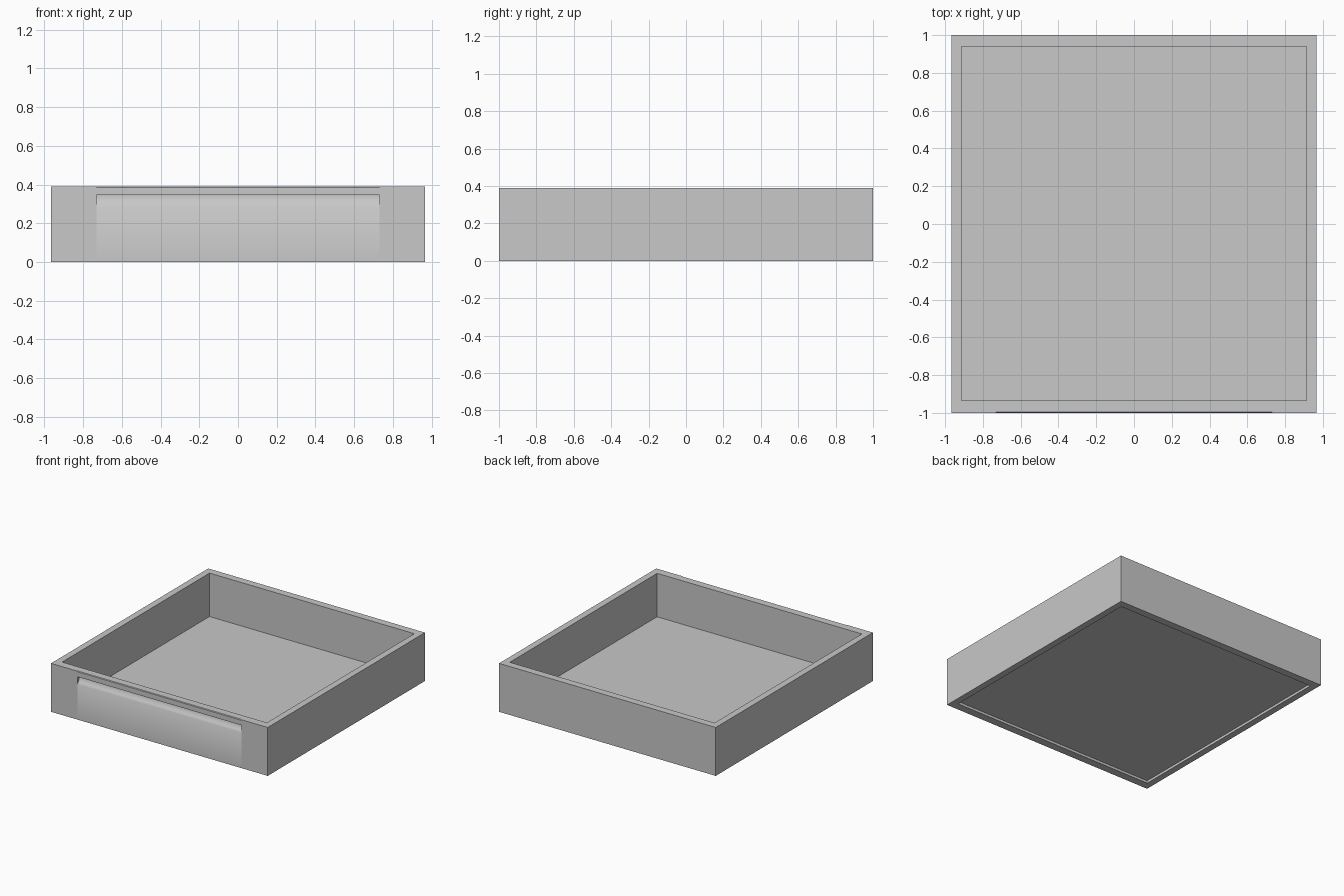
import bpy, bmesh
from mathutils import Vector

if "Cube" in bpy.data.objects:
    bpy.data.objects.remove(bpy.data.objects["Cube"])

grey = bpy.data.materials.new("plain grey")
grey.diffuse_color = (0.58, 0.58, 0.58, 1)
grey.use_nodes = True
grey.node_tree.nodes["Principled BSDF"].inputs["Base Color"].default_value = grey.diffuse_color

H = 0.39           # wall height
W = 0.965          # half width
WI = 0.912         # half width inside the side walls
YF = -0.935        # inner face of the front
YB = 0.94          # inner face of the back


def prism(name, profile, x0, x1):
    """Extrude a (y, z) profile along x."""
    bm = bmesh.new()
    face = bm.faces.new([bm.verts.new((x0, y, z)) for y, z in profile])
    res = bmesh.ops.extrude_face_region(bm, geom=[face])
    verts = [g for g in res["geom"] if isinstance(g, bmesh.types.BMVert)]
    bmesh.ops.translate(bm, verts=verts, vec=Vector((x1 - x0, 0, 0)))
    bmesh.ops.recalc_face_normals(bm, faces=bm.faces)
    me = bpy.data.meshes.new(name)
    bm.to_mesh(me)
    bm.free()
    me.materials.append(grey)
    ob = bpy.data.objects.new(name, me)
    bpy.context.collection.objects.link(ob)
    return ob


def box(name, x0, x1, y0, y1, z0, z1):
    return prism(name, [(y0, z0), (y1, z0), (y1, z1), (y0, z1)], x0, x1)


# Side walls and front corner blocks
for s, side in ((-1, "left"), (1, "right")):
    box(side + "_wall", *sorted((s * WI, s * W)), YF, 1.0, 0, H)
    box(side + "_front_block", *sorted((s * 0.73, s * W)), -1.0, YF, 0, H)

# Back wall and recessed floor
box("back_wall", -WI, WI, YB, 1.0, 0, H)
box("floor", -WI, WI, YF, YB, 0.02, 0.04)

# Front panel with a finger-pull groove under the top lip
panel = prism("front_panel", [
    (YF, 0), (YF, H), (-0.995, H), (-1.0, 0.385), (-1.0, 0.345),
    (-0.975, 0.345), (-0.975, 0.33), (-0.982, 0.312),
    (-0.992, 0.297), (-1.0, 0.285), (-1.0, 0)], -0.73, 0.73)
bpy.context.view_layer.objects.active = panel
panel.select_set(True)
bpy.ops.object.shade_smooth_by_angle(angle=0.7)
